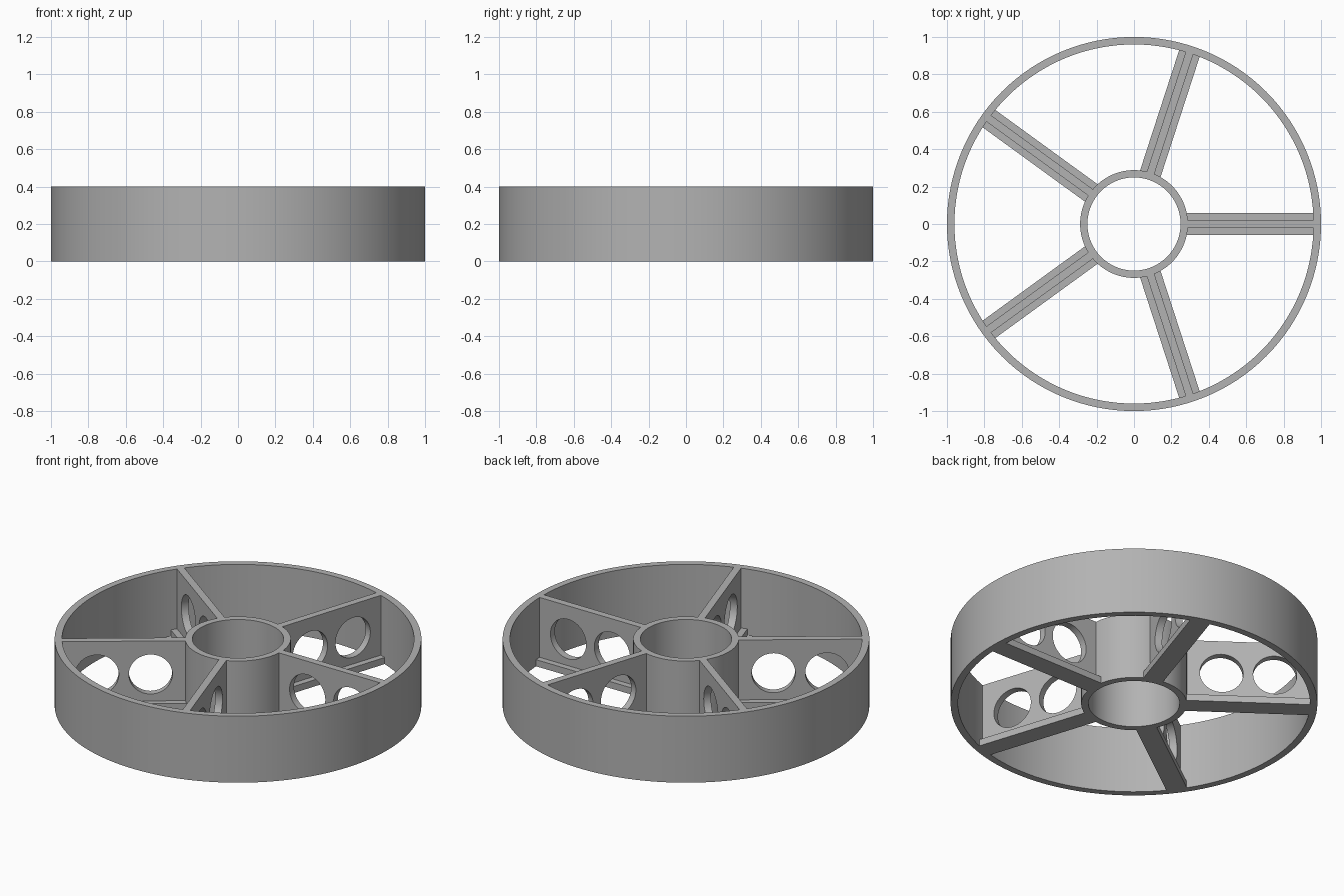
import bpy, bmesh
from math import cos, sin, pi, radians
from mathutils import Matrix

HEIGHT = 0.4
FLANGE = 0.04       # thickness of the spoke foot
WEB_HALF = 0.021    # half thickness of the upright spoke wall
SPOKES = 5

cube = bpy.data.objects.get("Cube")
if cube:
    bpy.data.objects.remove(cube, do_unlink=True)

# One plain grey for everything
GREY = (0.45, 0.45, 0.45, 1.0)
grey = bpy.data.materials.new("plain grey")
grey.use_nodes = True
grey.diffuse_color = GREY
grey.node_tree.nodes["Principled BSDF"].inputs["Base Color"].default_value = GREY


def add_object(name, mesh):
    mesh.materials.clear()
    mesh.materials.append(grey)
    ob = bpy.data.objects.new(name, mesh)
    bpy.context.collection.objects.link(ob)
    return ob


def smooth(ob):
    bpy.ops.object.select_all(action="DESELECT")
    ob.select_set(True)
    bpy.context.view_layer.objects.active = ob
    bpy.ops.object.shade_smooth_by_angle(angle=radians(30))


def ring(name, inner, outer, sides):
    """Tube with square edges, turned from a rectangular profile."""
    bm = bmesh.new()
    profile = [(inner, 0), (outer, 0), (outer, HEIGHT), (inner, HEIGHT)]
    loops = [[bm.verts.new((r * cos(a), r * sin(a), z)) for r, z in profile]
             for a in (2 * pi * i / sides for i in range(sides))]
    for i in range(sides):
        a, b = loops[i], loops[(i + 1) % sides]
        for j in range(4):
            k = (j + 1) % 4
            bm.faces.new((a[j], b[j], b[k], a[k]))
    bmesh.ops.recalc_face_normals(bm, faces=bm.faces)
    mesh = bpy.data.meshes.new(name)
    bm.to_mesh(mesh)
    bm.free()
    smooth(add_object(name, mesh))


def web_mesh():
    """Upright spoke wall with two round lightening holes."""
    curve = bpy.data.curves.new("web_outline", "CURVE")
    curve.dimensions = "2D"
    curve.fill_mode = "BOTH"
    curve.extrude = WEB_HALF

    def outline(points):
        spline = curve.splines.new("POLY")
        spline.points.add(len(points) - 1)
        for p, (x, z) in zip(spline.points, points):
            p.co = (x, z, 0, 1)
        spline.use_cyclic_u = True

    outline([(0.284, FLANGE), (0.963, FLANGE), (0.963, HEIGHT), (0.284, HEIGHT)])
    for centre in (0.477, 0.769):
        outline([(centre + 0.119 * cos(2 * pi * i / 48),
                  HEIGHT / 2 + 0.119 * sin(2 * pi * i / 48)) for i in range(48)])
    helper = bpy.data.objects.new("web_outline", curve)
    bpy.context.collection.objects.link(helper)
    graph = bpy.context.evaluated_depsgraph_get()
    mesh = bpy.data.meshes.new_from_object(helper.evaluated_get(graph))
    bpy.data.objects.remove(helper, do_unlink=True)
    mesh.transform(Matrix.Rotation(pi / 2, 4, "X"))
    bm = bmesh.new()
    bm.from_mesh(mesh)
    bmesh.ops.remove_doubles(bm, verts=bm.verts, dist=0.0001)
    bmesh.ops.recalc_face_normals(bm, faces=bm.faces)
    bm.to_mesh(mesh)
    bm.free()
    return mesh


def flange_mesh():
    """Flat foot along the bottom of a spoke."""
    bm = bmesh.new()
    bmesh.ops.create_cube(bm, size=1)
    bmesh.ops.scale(bm, vec=(0.683, 0.115, FLANGE), verts=bm.verts)
    bmesh.ops.translate(bm, vec=(0.6205, 0, FLANGE / 2), verts=bm.verts)
    mesh = bpy.data.meshes.new("spoke_flange")
    bm.to_mesh(mesh)
    bm.free()
    return mesh


# Rim and hub
ring("rim", 0.96, 1.0, 128)
ring("hub", 0.249, 0.288, 96)

# Spokes
web, flange = web_mesh(), flange_mesh()
for i in range(SPOKES):
    for name, mesh in (("spoke_web", web), ("spoke_flange", flange)):
        ob = add_object(f"{name}_{i + 1}", mesh)
        ob.rotation_euler.z = 2 * pi * i / SPOKES
        if mesh is web:
            smooth(ob)
